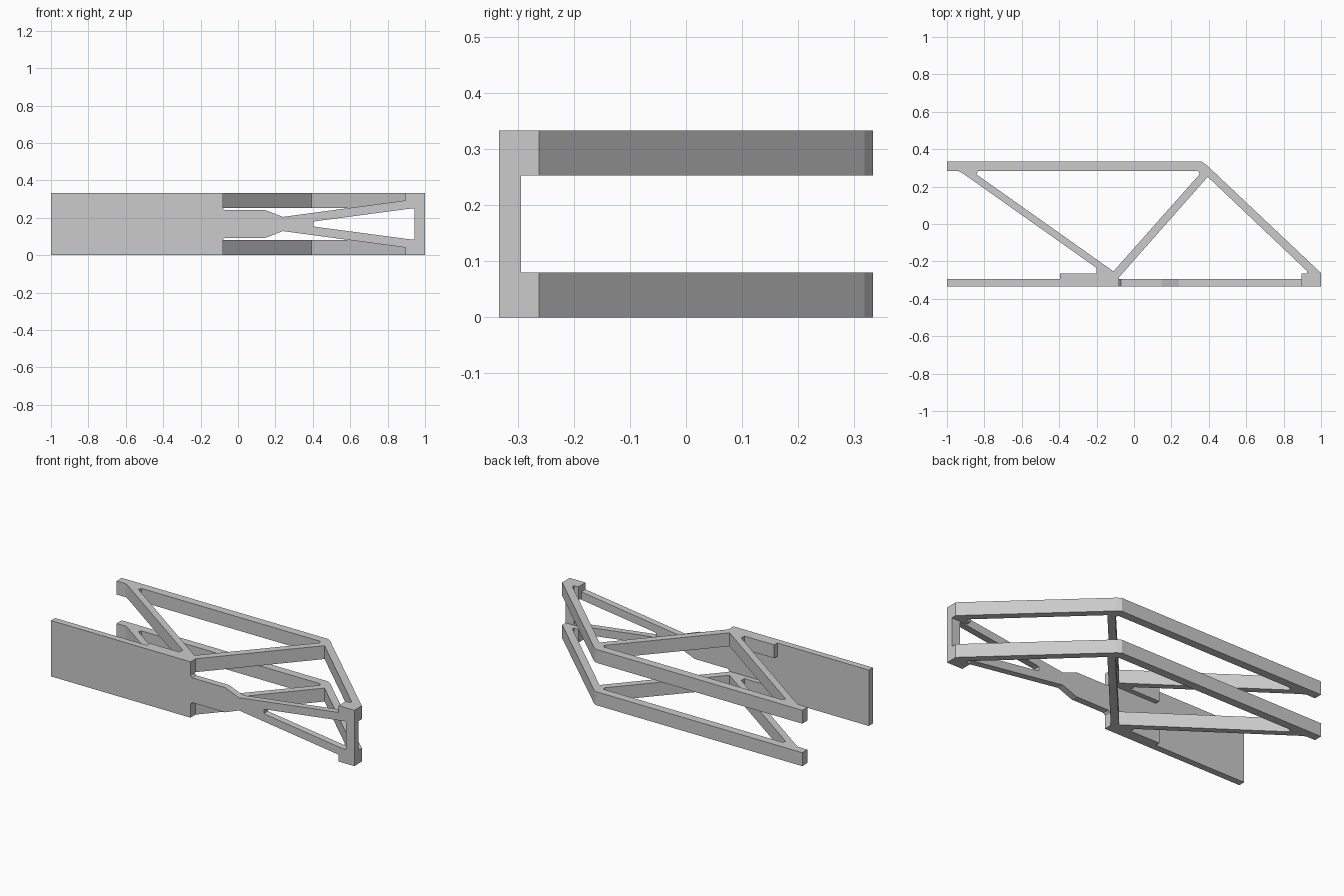
import bpy
import bmesh

cube = bpy.data.objects.get("Cube")
if cube:
    bpy.data.objects.remove(cube)

H = 0.333       # overall height
HALF = 0.333    # half depth
WEB = -0.294    # back face of the front plate
PAD = -0.265    # back face of the joint pads
THICK = 0.08    # truss thickness

grey = bpy.data.materials.new("plain grey")
grey.use_nodes = True
grey.diffuse_color = (0.6, 0.6, 0.6, 1)
grey.node_tree.nodes["Principled BSDF"].inputs["Base Color"].default_value = (0.6, 0.6, 0.6, 1)


def extrude(name, loops, place, depth):
    """Fill an outline with holes and extrude it; place maps 2D points to 3D."""
    bm = bmesh.new()
    edges = []
    for loop in loops:
        verts = [bm.verts.new(place(*p)) for p in loop]
        edges += [bm.edges.new((v, verts[i - 1])) for i, v in enumerate(verts)]
    bmesh.ops.triangle_fill(bm, use_beauty=True, use_dissolve=False, edges=edges)
    ext = bmesh.ops.extrude_face_region(bm, geom=bm.faces[:])
    moved = [g for g in ext["geom"] if isinstance(g, bmesh.types.BMVert)]
    bmesh.ops.translate(bm, verts=moved, vec=depth)
    bmesh.ops.recalc_face_normals(bm, faces=bm.faces[:])
    bmesh.ops.dissolve_limit(bm, angle_limit=0.001, verts=bm.verts[:], edges=bm.edges[:])
    mesh = bpy.data.meshes.new(name)
    bm.to_mesh(mesh)
    bm.free()
    mesh.materials.append(grey)
    obj = bpy.data.objects.new(name, mesh)
    bpy.context.collection.objects.link(obj)
    return obj


# Front plate: solid panel, narrow neck and forked end, symmetric about mid height
mid = H / 2
upper = [(-1, mid), (-0.08, mid), (-0.08, 0.085), (-0.07, 0.074), (0.147, 0.074),
         (0.24, 0.038), (1, 0.14)]
outline = upper + [(x, -z) for x, z in reversed(upper)]
window = [(0.404, 0.012), (0.415, 0.015), (0.935, 0.084), (0.944, 0.078)]
window += [(x, -z) for x, z in reversed(window)]
extrude("front_plate", [outline, window],
        lambda x, z: (x, -HALF, mid + z), (0, WEB + HALF, 0))

# Truss frames: long rail, two braces meeting at the foot, and a sloping leg
frame = [(-1, HALF), (0.362, HALF), (0.385, 0.318), (1, -0.262), (1, -HALF),
         (0.896, -HALF), (0.896, PAD), (0.925, PAD), (0.925, -0.251),
         (0.394, 0.252), (-0.08, -0.285), (-0.08, -HALF), (-0.396, -HALF),
         (-0.396, PAD), (-0.2, PAD), (-0.2, -0.235), (-0.91, 0.267),
         (-0.94, 0.284), (-1, 0.284)]
opening = [(-0.835, 0.284), (-0.842, 0.265), (-0.11, -0.253), (0.352, 0.267), (0.342, 0.284)]
for name, z in (("lower_truss", 0), ("upper_truss", H - THICK)):
    extrude(name, [frame, opening], lambda x, y: (x, y, z), (0, 0, THICK))
